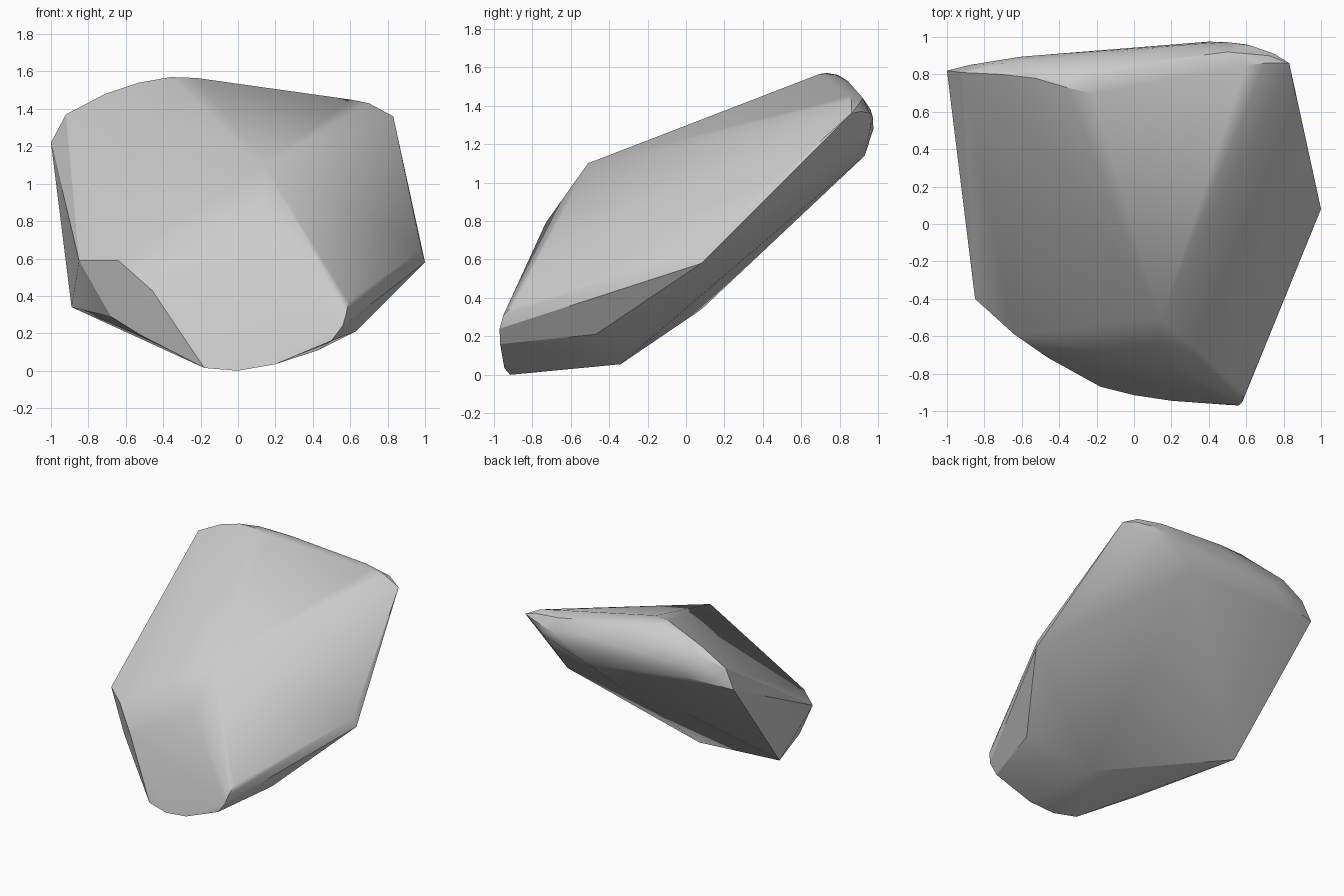
import bpy, bmesh

# Key corners of the faceted stone
crown = [(0.14, -0.51, 1.10), (0.12, -0.73, 0.79)]
left_side = [(-0.85, -0.40, 0.59), (-0.64, -0.59, 0.59), (-0.46, -0.715, 0.43),
             (-0.68, -0.48, 0.29), (-0.52, -0.60, 0.19), (-0.89, 0.08, 0.34)]
front_toe = [(-0.18, -0.87, 0.015), (0, -0.915, 0), (0.2, -0.945, 0.035),
             (0.5, -0.967, 0.16), (0.56, -0.97, 0.24), (0.58, -0.95, 0.31),
             (0.59, -0.89, 0.37)]
right_side = [(1.0, 0.08, 0.58), (0.98, 0.07, 0.65), (0.63, -0.47, 0.21),
              (0.43, -0.56, 0.11), (0.12, -0.34, 0.055)]

# Rounded back rim: upper edge, two bulging rows and lower edge
rim_upper = [(-0.92, 0.81, 1.37), (-0.71, 0.80, 1.48), (-0.53, 0.78, 1.54),
             (-0.36, 0.73, 1.57), (-0.22, 0.695, 1.565), (0.6, 0.85, 1.45),
             (0.7, 0.86, 1.43), (0.83, 0.86, 1.36)]
rim_high = [(-0.70, 0.86, 1.44), (-0.36, 0.79, 1.56), (-0.22, 0.78, 1.56),
            (-0.12, 0.84, 1.53), (0.5, 0.92, 1.44), (0.72, 0.90, 1.41)]
rim_mid = [(-0.88, 0.85, 1.29), (-0.6, 0.895, 1.34), (-0.1, 0.92, 1.42),
           (0.3, 0.96, 1.38), (0.5, 0.972, 1.34), (0.62, 0.955, 1.36),
           (0.75, 0.91, 1.37)]
rim_low = [(-1.0, 0.82, 1.22), (-0.6, 0.895, 1.25), (0.4, 0.975, 1.28),
           (0.6, 0.96, 1.29), (0.22, 0.93, 1.14)]

# Wrap all corners in one convex skin
bm = bmesh.new()
for group in (crown, left_side, front_toe, right_side,
              rim_upper, rim_high, rim_mid, rim_low):
    for p in group:
        bm.verts.new(p)
bmesh.ops.convex_hull(bm, input=bm.verts)
loose = [v for v in bm.verts if not v.link_faces]
bmesh.ops.delete(bm, geom=loose, context='VERTS')
bmesh.ops.recalc_face_normals(bm, faces=bm.faces)

mesh = bpy.data.meshes.new("faceted_rock")
bm.to_mesh(mesh)
bm.free()
rock = bpy.data.objects.new("faceted_rock", mesh)
bpy.context.collection.objects.link(rock)

# Soft rim, crisp facets
bpy.context.view_layer.objects.active = rock
rock.select_set(True)
bpy.ops.object.shade_smooth_by_angle(angle=0.45)
